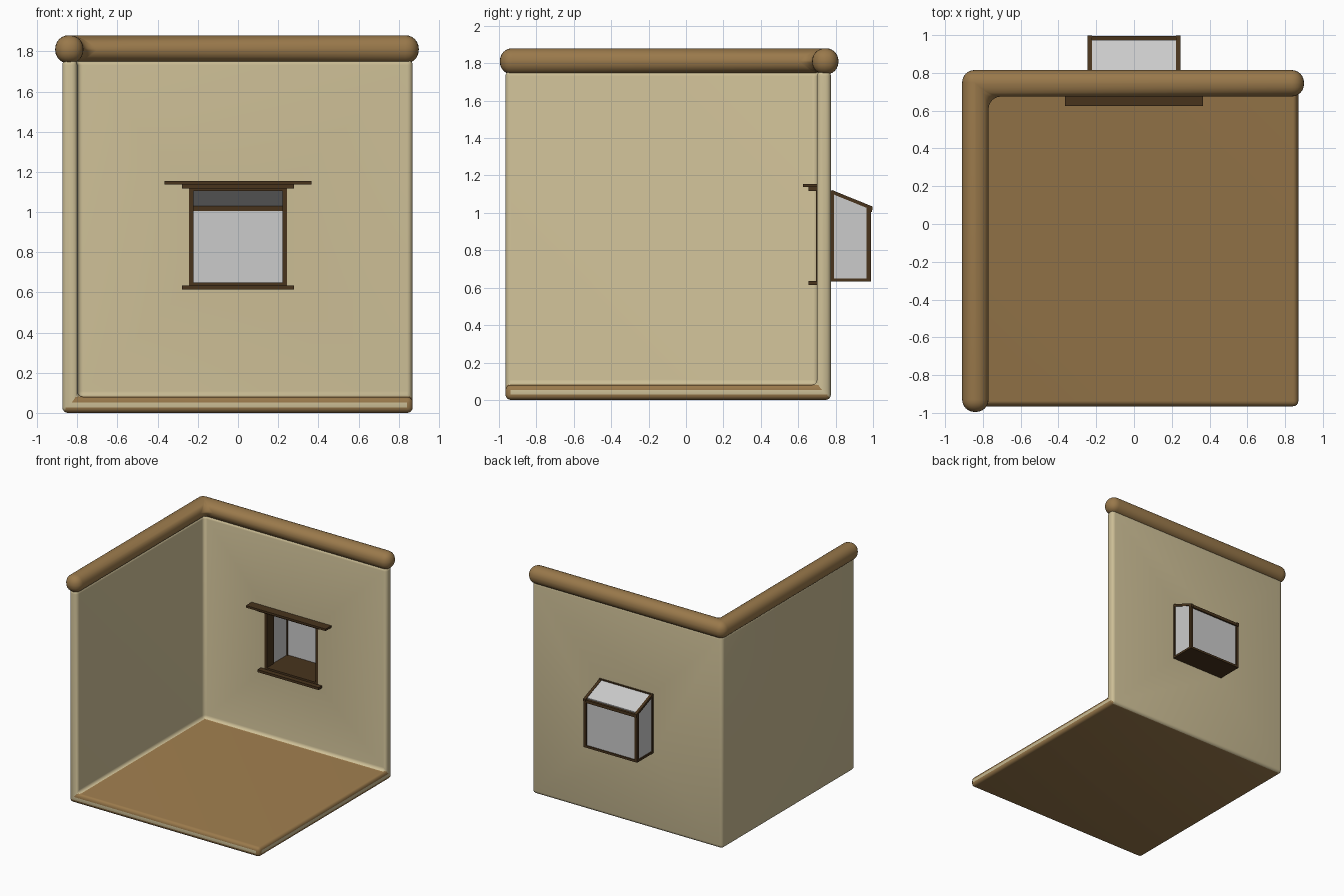
import bpy, bmesh, math
from mathutils import Vector

if "Cube" in bpy.data.objects:
    bpy.data.objects.remove(bpy.data.objects["Cube"])


def material(name, rgb):
    m = bpy.data.materials.new(name)
    m.diffuse_color = (*rgb, 1)
    m.use_nodes = True
    m.node_tree.nodes["Principled BSDF"].inputs["Base Color"].default_value = m.diffuse_color
    return m


CREAM = material("cream_plaster", (0.60, 0.51, 0.30))
WOOD = material("brown_wood", (0.32, 0.19, 0.07))
DARK = material("dark_wood", (0.065, 0.034, 0.012))


def finish(name, bm, mat=None):
    bmesh.ops.recalc_face_normals(bm, faces=bm.faces)
    me = bpy.data.meshes.new(name)
    bm.to_mesh(me)
    bm.free()
    ob = bpy.data.objects.new(name, me)
    bpy.context.collection.objects.link(ob)
    if mat:
        me.materials.append(mat)
    return ob


def box(name, x, y, z, mat=None):
    bm = bmesh.new()
    bmesh.ops.create_cube(bm, size=1)
    for v in bm.verts:
        v.co = [(a + b) / 2 + c * (b - a) for (a, b), c in zip((x, y, z), v.co)]
    return finish(name, bm, mat)


def prism(name, pts, direction, mat=None):
    """Extrude a polygon along a vector."""
    bm = bmesh.new()
    f = bm.faces.new([bm.verts.new(p) for p in pts])
    ext = bmesh.ops.extrude_face_region(bm, geom=[f], use_keep_orig=True)
    for v in ext["geom"]:
        if isinstance(v, bmesh.types.BMVert):
            v.co += Vector(direction)
    return finish(name, bm, mat)


def apply(ob, kind, **props):
    bpy.context.view_layer.objects.active = ob
    m = ob.modifiers.new(kind.lower(), kind)
    for k, v in props.items():
        setattr(m, k, v)
    bpy.ops.object.modifier_apply(modifier=m.name)


def cut(ob, x, y, z):
    c = box("cutter", x, y, z)
    apply(ob, "BOOLEAN", object=c, operation="DIFFERENCE", solver="EXACT")
    bpy.data.objects.remove(c)


def smooth(ob):
    bpy.ops.object.select_all(action="DESELECT")
    ob.select_set(True)
    bpy.context.view_layer.objects.active = ob
    bpy.ops.object.shade_smooth_by_angle(angle=math.radians(35))


# Room corner: block hollowed to two walls and a floor, softened, then pierced
room = box("room_walls_and_floor", (-0.875, 0.87), (-0.965, 0.775), (0, 1.76), CREAM)
cut(room, (-0.80, 2), (-2, 0.70), (0.08, 3))
apply(room, "BEVEL", width=0.028, segments=4, limit_method="ANGLE")
cut(room, (-0.24, 0.24), (0.5, 1.0), (0.635, 1.12))

# Floor faces take the wood colour
room.data.materials.append(WOOD)
for p in room.data.polygons:
    c, n = p.center, p.normal
    low = max(room.data.vertices[i].co.z for i in p.vertices) < 0.088
    if low and n.y < 0.5 and n.x > -0.5:
        p.material_index = 1
smooth(room)

# Rounded rail along the wall tops
rail = prism("top_rail", [(-0.91, -0.995, 1.74), (-0.77, -0.995, 1.74), (-0.77, 0.675, 1.74),
                          (0.90, 0.675, 1.74), (0.90, 0.815, 1.74), (-0.91, 0.815, 1.74)],
             (0, 0, 0.14), WOOD)
apply(rail, "BEVEL", width=0.066, segments=6, limit_method="ANGLE")
smooth(rail)

# Indoor window trim
box("top_shelf", (-0.365, 0.365), (0.625, 0.71), (1.138, 1.155), DARK)
box("head_trim", (-0.28, 0.28), (0.655, 0.71), (1.118, 1.138), DARK)
box("sill_trim", (-0.28, 0.28), (0.655, 0.71), (0.615, 0.635), DARK)

# Bay window: floor, header, posts, rails and glass
box("bay_floor", (-0.24, 0.24), (0.695, 0.99), (0.632, 0.65), DARK)
box("bay_header", (-0.24, 0.24), (0.695, 0.79), (1.105, 1.12), DARK)
slope = (1.12 - 1.035) / (0.785 - 0.995)


def roof_z(y):
    return 1.12 + slope * (y - 0.785)


for side, s in (("left", -1), ("right", 1)):
    xs = tuple(sorted((s * 0.222, s * 0.245)))
    box(side + "_jamb", xs, (0.695, 0.79), (0.632, 1.12), DARK)
    box(side + "_outer_post", xs, (0.966, 0.99), (0.632, 1.035), DARK)
    box(side + "_side_sill", xs, (0.78, 0.99), (0.632, 0.65), DARK)
    y0, y1 = 0.78, 0.997
    prism(side + "_sloped_rail",
          [(xs[0], y0, roof_z(y0)), (xs[0], y1, roof_z(y1)),
           (xs[0], y1, roof_z(y1) - 0.02), (xs[0], y0, roof_z(y0) - 0.02)],
          (xs[1] - xs[0], 0, 0), DARK)
    y0, y1 = 0.785, 0.97
    prism(side + "_glass",
          [(s * 0.23, y0, 0.645), (s * 0.23, y1, 0.645),
           (s * 0.23, y1, roof_z(y1) - 0.015), (s * 0.23, y0, roof_z(y0) - 0.015)],
          (s * 0.008, 0, 0))
box("front_rail", (-0.245, 0.245), (0.97, 0.995), (1.005, 1.03), DARK)
box("front_glass", (-0.225, 0.225), (0.974, 0.982), (0.645, 1.01))
prism("roof_glass", [(-0.225, y, roof_z(y) - d) for y, d in
                     ((0.785, 0.004), (0.975, 0.004), (0.975, 0.012), (0.785, 0.012))],
      (0.45, 0, 0))
